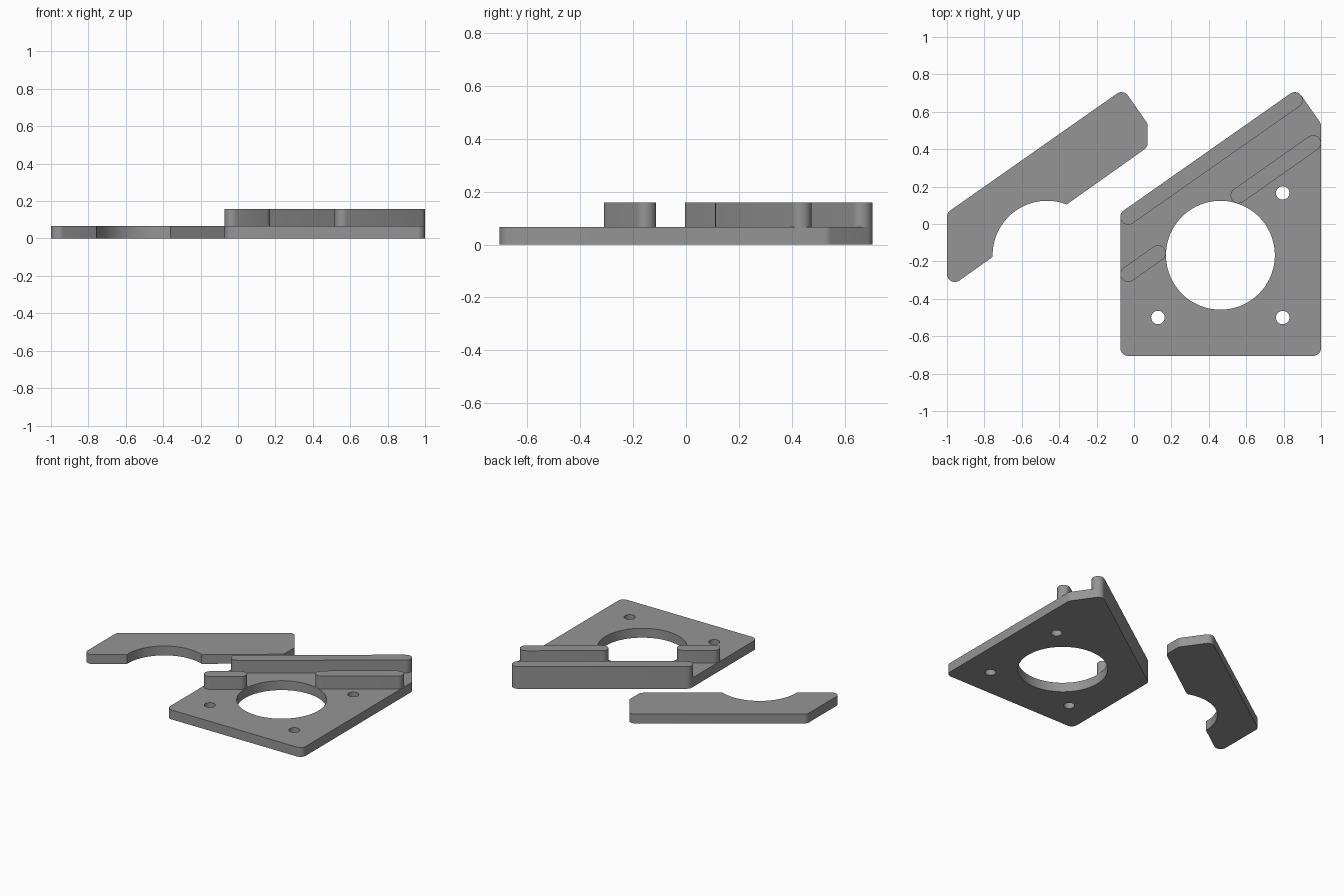
import bpy, bmesh, math

if "Cube" in bpy.data.objects:
    bpy.data.objects.remove(bpy.data.objects["Cube"])

R = 0.042            # corner radius, also half the rib width
PLATE_H, TOP_H = 0.067, 0.158
SHIFT = -0.927       # offset of the loose cover from its seat on the plate

grey = bpy.data.materials.new("grey plastic")
grey.diffuse_color = (0.3, 0.3, 0.3, 1)
grey.use_nodes = True
grey.node_tree.nodes["Principled BSDF"].inputs["Base Color"].default_value = grey.diffuse_color


def rounded(centres, r=R, steps=10):
    """Outline around circles placed at counter-clockwise centres."""
    pts, n = [], len(centres)
    for i, (x, y) in enumerate(centres):
        px, py = centres[i - 1]
        nx, ny = centres[(i + 1) % n]
        a = math.atan2(y - py, x - px) - math.pi / 2
        b = math.atan2(ny - y, nx - x) - math.pi / 2
        turn = (b - a) % (2 * math.pi)
        for k in range(steps + 1):
            t = a + turn * k / steps
            pts.append((x + r * math.cos(t), y + r * math.sin(t)))
    return pts


def circle(x, y, r, n):
    return [(x + r * math.cos(2 * math.pi * k / n),
             y + r * math.sin(2 * math.pi * k / n)) for k in range(n)]


def prism(name, outline, z0, z1):
    bm = bmesh.new()
    face = bm.faces.new([bm.verts.new((x, y, z0)) for x, y in outline])
    top = bmesh.ops.extrude_face_region(bm, geom=[face])["geom"]
    for v in top:
        if isinstance(v, bmesh.types.BMVert):
            v.co.z = z1
    bmesh.ops.recalc_face_normals(bm, faces=bm.faces)
    mesh = bpy.data.meshes.new(name)
    bm.to_mesh(mesh)
    bm.free()
    mesh.materials.append(grey)
    ob = bpy.data.objects.new(name, mesh)
    bpy.context.collection.objects.link(ob)
    return ob


def activate(ob):
    bpy.ops.object.select_all(action="DESELECT")
    ob.select_set(True)
    bpy.context.view_layer.objects.active = ob


def cut(ob, x, y, r, n):
    """Drill a round hole right through an object."""
    tool = prism("hole_cutter", circle(x, y, r, n), -0.1, 0.3)
    mod = ob.modifiers.new("hole", "BOOLEAN")
    mod.operation, mod.solver, mod.object = "DIFFERENCE", "EXACT", tool
    activate(ob)
    bpy.ops.object.modifier_apply(modifier=mod.name)
    bpy.data.objects.remove(tool)


# Shared corner centres
left_low, left_high = (-0.031, -0.268), (-0.031, 0.038)
peak, right_high, right_low = (0.86, 0.663), (0.958, 0.523), (0.958, 0.433)

# Mounting plate with motor opening and three screw holes
plate = prism("mounting_plate", rounded(
    [(-0.031, -0.663), (0.958, -0.663), right_high, peak, left_high]), 0, PLATE_H)
cut(plate, 0.462, -0.167, 0.291, 96)
for x, y in ((0.128, -0.5), (0.795, -0.5), (0.795, 0.166)):
    cut(plate, x, y, 0.036, 32)

# Raised ribs
ribs = [prism(name, rounded(ends), PLATE_H, TOP_H) for name, ends in (
    ("long_rib", [left_high, peak]),
    ("right_short_rib", [(0.558, 0.152), right_low]),
    ("left_short_rib", [left_low, (0.129, -0.155)]))]

# Loose cover piece, with the matching part of the opening cut away
cover = prism("cover_piece", rounded(
    [(x + SHIFT, y) for x, y in (left_low, right_low, right_high, peak, left_high)]),
    0, PLATE_H)
cut(cover, 0.462 + SHIFT, -0.167, 0.291, 96)

for ob in [plate, cover] + ribs:
    activate(ob)
    bpy.ops.object.shade_smooth_by_angle(angle=math.radians(30))
